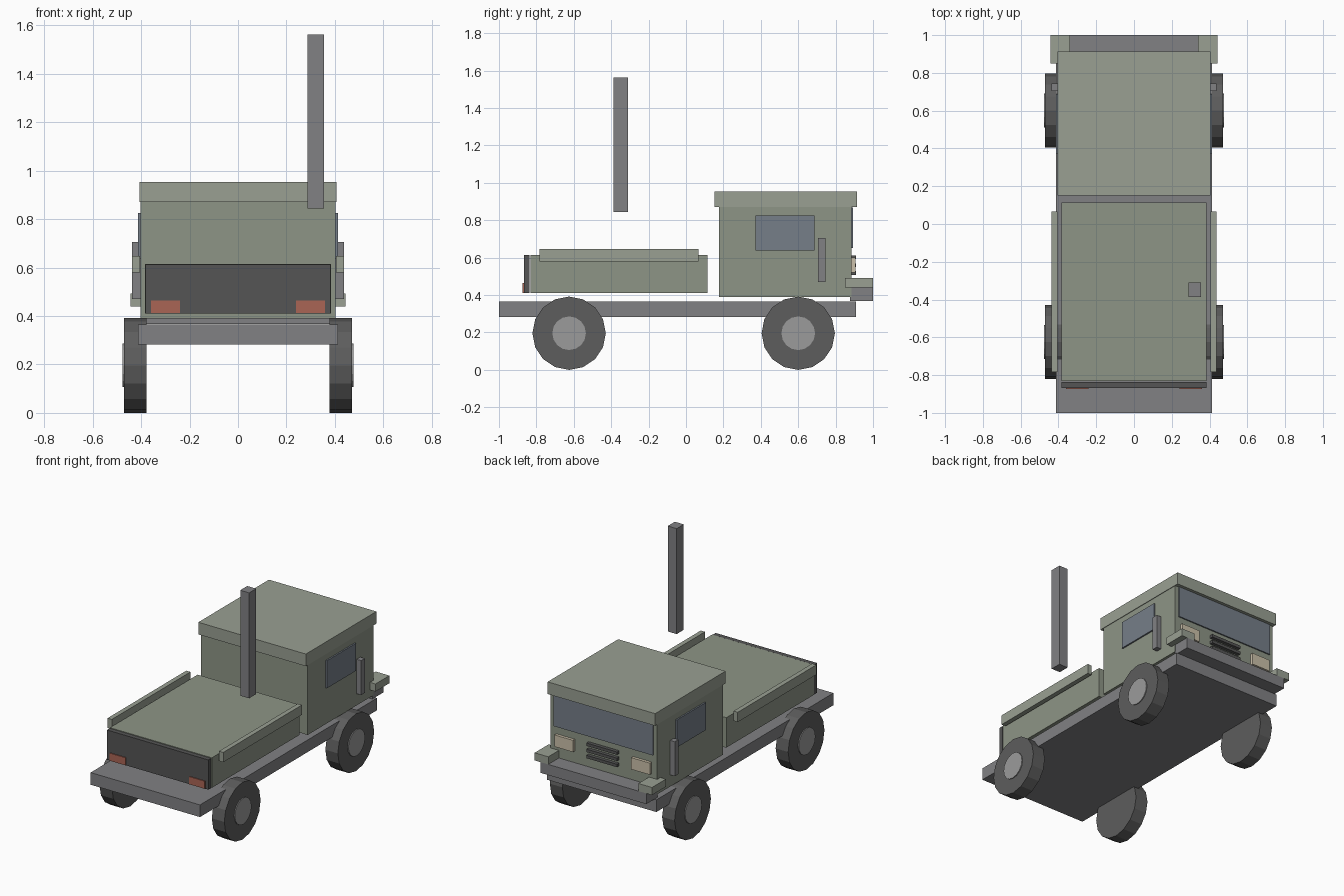
import bpy
from math import pi

if "Cube" in bpy.data.objects:
    bpy.data.objects.remove(bpy.data.objects["Cube"])


def material(name, rgb):
    m = bpy.data.materials.new(name)
    m.diffuse_color = (*rgb, 1)
    m.use_nodes = True
    m.node_tree.nodes["Principled BSDF"].inputs["Base Color"].default_value = m.diffuse_color
    return m


GREEN = material("body_green", (0.27, 0.30, 0.24))
ROOF = material("roof_green", (0.32, 0.35, 0.29))
STEEL = material("steel", (0.22, 0.22, 0.23))
DARK = material("dark", (0.09, 0.09, 0.09))
RUBBER = material("rubber", (0.11, 0.11, 0.11))
HUB = material("hub", (0.33, 0.33, 0.33))
GLASS = material("glass", (0.18, 0.21, 0.25))
LAMP = material("lamp", (0.60, 0.53, 0.40))
RED = material("red", (0.40, 0.13, 0.09))


def box(name, x, y, z, mat):
    """Box from (min, max) ranges on each axis."""
    bpy.ops.mesh.primitive_cube_add(
        size=1, location=[(a + b) / 2 for a, b in (x, y, z)])
    ob = bpy.context.object
    ob.name = name
    ob.scale = [abs(b - a) for a, b in (x, y, z)]
    bpy.ops.object.transform_apply(location=False, rotation=False, scale=True)
    ob.data.materials.append(mat)
    return ob


def pair(name, x, y, z, mat):
    """Mirrored boxes on both sides of the truck."""
    for side, s in (("left", -1), ("right", 1)):
        box(f"{name}_{side}", (x[0] * s, x[1] * s), y, z, mat)


def disc(name, x0, x1, y, z, r, mat):
    """16-sided cylinder along x."""
    bpy.ops.mesh.primitive_cylinder_add(
        vertices=16, radius=r, depth=abs(x1 - x0),
        location=((x0 + x1) / 2, y, z), rotation=(0, pi / 2, 0))
    ob = bpy.context.object
    ob.name = name
    ob.data.materials.append(mat)


# Chassis and front bumper
box("chassis", (-0.413, 0.413), (-1.0, 0.91), (0.282, 0.365), STEEL)
box("bumper", (-0.40, 0.40), (0.878, 1.0), (0.367, 0.44), STEEL)
pair("bumper_corner", (0.34, 0.443), (0.85, 1.0), (0.44, 0.492), ROOF)

# Cab with roof, glass, lamps and grille
box("cab", (-0.402, 0.402), (0.177, 0.885), (0.39, 0.87), GREEN)
box("cab_roof", (-0.406, 0.406), (0.152, 0.913), (0.87, 0.953), ROOF)
box("windshield", (-0.375, 0.375), (0.875, 0.894), (0.652, 0.868), GLASS)
pair("side_window", (0.39, 0.412), (0.372, 0.687), (0.637, 0.825), GLASS)
pair("side_mirror", (0.40, 0.437), (0.705, 0.745), (0.47, 0.705), STEEL)
pair("headlight", (0.22, 0.36), (0.88, 0.905), (0.52, 0.60), LAMP)
for i in range(3):
    z = 0.518 + i * 0.042
    box(f"grille_slat_{i + 1}", (-0.115, 0.115), (0.88, 0.909),
        (z - 0.01, z + 0.01), DARK)

# Cargo bed with rails, tailgate and tail lights
box("bed", (-0.385, 0.385), (-0.832, 0.115), (0.41, 0.615), GREEN)
pair("bed_rail", (0.405, 0.437), (-0.783, 0.066), (0.58, 0.647), ROOF)
box("tailgate", (-0.383, 0.383), (-0.867, -0.836), (0.41, 0.613), DARK)
pair("tail_light", (0.24, 0.36), (-0.873, -0.86), (0.412, 0.464), RED)

# Exhaust stack
box("exhaust_stack", (0.288, 0.355), (-0.387, -0.311), (0.843, 1.563), STEEL)

# Wheels
for end, y in (("rear", -0.625), ("front", 0.60)):
    for side, s in (("left", -1), ("right", 1)):
        disc(f"{end}_wheel_{side}", 0.377 * s, 0.471 * s, y, 0.196, 0.196, RUBBER)
        disc(f"{end}_hub_{side}", 0.45 * s, 0.477 * s, y, 0.196, 0.09, HUB)
